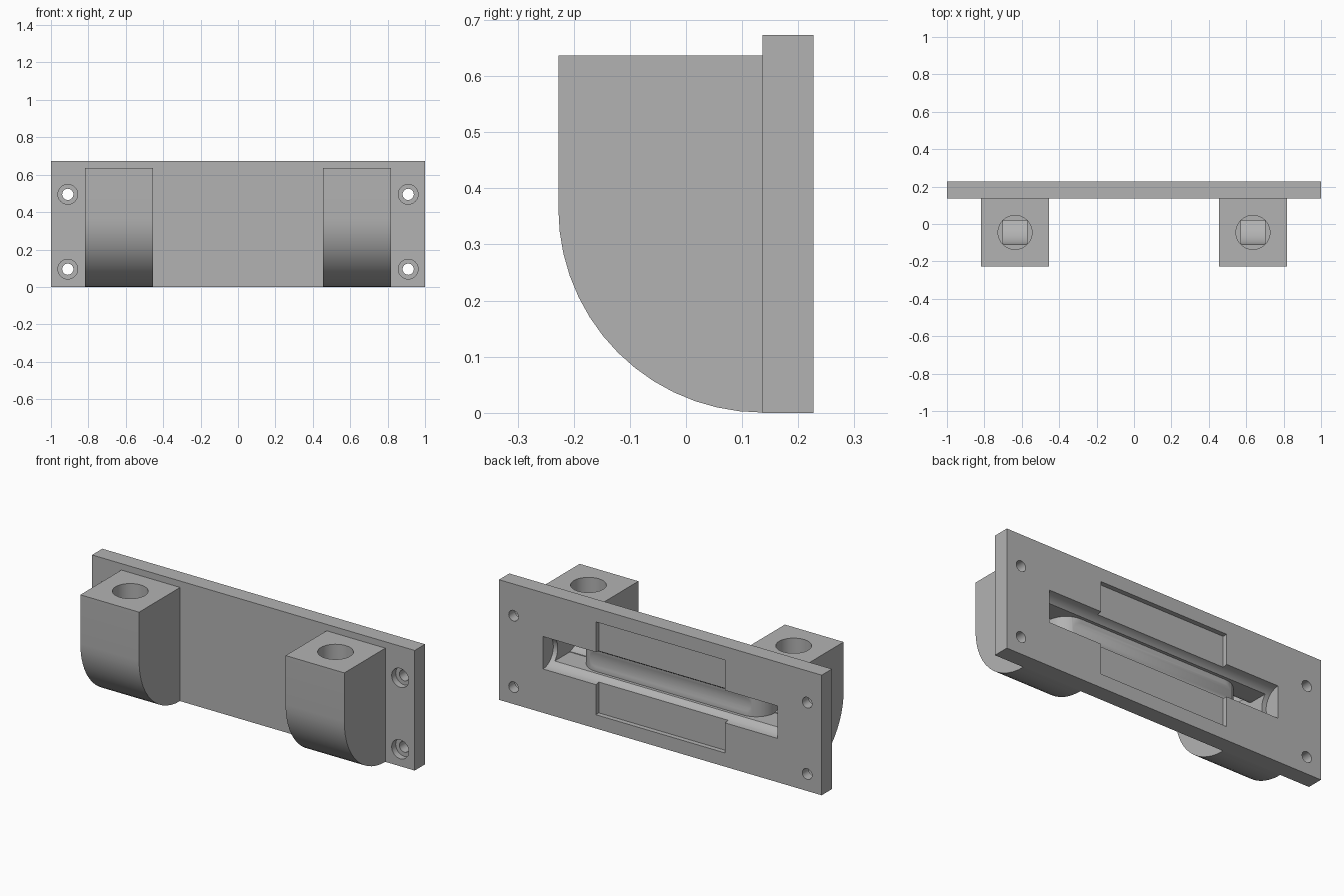
import bpy, bmesh
from math import sin, cos, pi
from mathutils import Vector

if "Cube" in bpy.data.objects:
    bpy.data.objects.remove(bpy.data.objects["Cube"], do_unlink=True)

grey = bpy.data.materials.new("plain_grey")
grey.use_nodes = True
colour = (0.45, 0.45, 0.45, 1)
grey.diffuse_color = colour
grey.node_tree.nodes["Principled BSDF"].inputs["Base Color"].default_value = colour


def prism(name, outline, axis, lo, hi):
    """Extrude a 2D outline along x, y or z."""
    def place(p, t):
        return {"x": (t, p[0], p[1]), "y": (p[0], t, p[1]), "z": (p[0], p[1], t)}[axis]
    bm = bmesh.new()
    face = bm.faces.new([bm.verts.new(place(p, lo)) for p in outline])
    side = bmesh.ops.extrude_face_region(bm, geom=[face])["geom"]
    shift = Vector(place((0, 0), hi - lo))
    bmesh.ops.translate(bm, vec=shift, verts=[v for v in side if isinstance(v, bmesh.types.BMVert)])
    bmesh.ops.recalc_face_normals(bm, faces=bm.faces)
    mesh = bpy.data.meshes.new(name)
    bm.to_mesh(mesh)
    bm.free()
    mesh.materials.append(grey)
    ob = bpy.data.objects.new(name, mesh)
    bpy.context.collection.objects.link(ob)
    return ob


def arc(cx, cy, r, a, b, n=14):
    return [(cx + r * cos(a + (b - a) * i / n), cy + r * sin(a + (b - a) * i / n))
            for i in range(n + 1)]


def circle(cx, cy, r, n=40):
    return arc(cx, cy, r, 0, 2 * pi, n)[:-1]


def rect(x0, x1, y0, y1):
    return [(x0, y0), (x1, y0), (x1, y1), (x0, y1)]


# Main sizes
BACK, FRONT, TOP = 0.227, 0.136, 0.673
MID = TOP / 2
HOLE_X, HOLE_Y, R = 0.636, -0.045, 0.0909
HALF = 0.0636

# Back plate and the two rounded brackets
plate = prism("back_plate", rect(-1, 1, FRONT, BACK), "z", 0, TOP)
side = arc(FRONT, 0.364, 0.3635, pi, 1.5 * pi) + [(FRONT, 0.637), (-0.227, 0.637)]
brackets = [prism(n, side, "x", s * HOLE_X - 0.182, s * HOLE_X + 0.182)
            for n, s in (("left_bracket", 1), ("right_bracket", -1))]

# Shared cutters: rear recess and half-round groove
cutters = [
    prism("recess_cutter", rect(-0.4, 0.4, 0.077, 0.597), "y", 0.2, 0.3),
    prism("groove_cutter", circle(BACK, MID, R), "x", -0.727, 0.727),
]

# Square channel along the back, rounding forward into each bracket
wall, bend = 0.145, 0.115
inner = HOLE_X - HALF
right_half = [(HOLE_X + HALF, 0.3), (HOLE_X + HALF, wall - bend)] + \
    arc(inner - bend, wall - bend, bend, 0, pi / 2)
left_half = [(-x, y) for x, y in reversed(right_half)]
cutters.append(prism("channel_cutter", right_half + left_half, "z", MID - HALF, MID + HALF))

# Per bracket: square elbow turning upward and the round hole above it
elbow_y, elbow_z = HOLE_Y + HALF + 0.045, MID + HALF + 0.045
elbow = [(0.08, MID - HALF), (0.08, MID + HALF)] + \
    arc(elbow_y, elbow_z, 0.045, 1.5 * pi, pi) + \
    [(HOLE_Y + HALF, elbow_z + 0.03), (HOLE_Y - HALF, elbow_z + 0.03)] + \
    arc(elbow_y, elbow_z, 0.045 + 2 * HALF, pi, 1.5 * pi)
for s in (1, -1):
    x = s * HOLE_X
    cutters.append(prism("elbow_cutter", elbow, "x", x - HALF, x + HALF))
    cutters.append(prism("hole_cutter", circle(x, HOLE_Y, R), "z", elbow_z, 0.8))

# Counterbored screw holes, plate only
screws = []
for x in (-0.91, 0.91):
    for z in (0.095, 0.495):
        screws.append(prism("screw_cutter", circle(x, z, 0.03, 24), "y", 0, 0.4))
        screws.append(prism("bore_cutter", circle(x, z, 0.053, 32), "y", 0, FRONT + 0.036))


def cut(ob, tools):
    for tool in tools:
        mod = ob.modifiers.new("cut", "BOOLEAN")
        mod.operation, mod.solver, mod.object = "DIFFERENCE", "EXACT", tool
    bpy.context.view_layer.update()
    graph = bpy.context.evaluated_depsgraph_get()
    mesh = bpy.data.meshes.new_from_object(ob.evaluated_get(graph))
    ob.modifiers.clear()
    ob.data = mesh
    bpy.ops.object.select_all(action="DESELECT")
    ob.select_set(True)
    bpy.context.view_layer.objects.active = ob
    bpy.ops.object.shade_smooth_by_angle(angle=0.5)


cut(plate, cutters[:3] + screws)
for bracket in brackets:
    cut(bracket, cutters[2:])

for tool in cutters + screws:
    bpy.data.objects.remove(tool, do_unlink=True)
